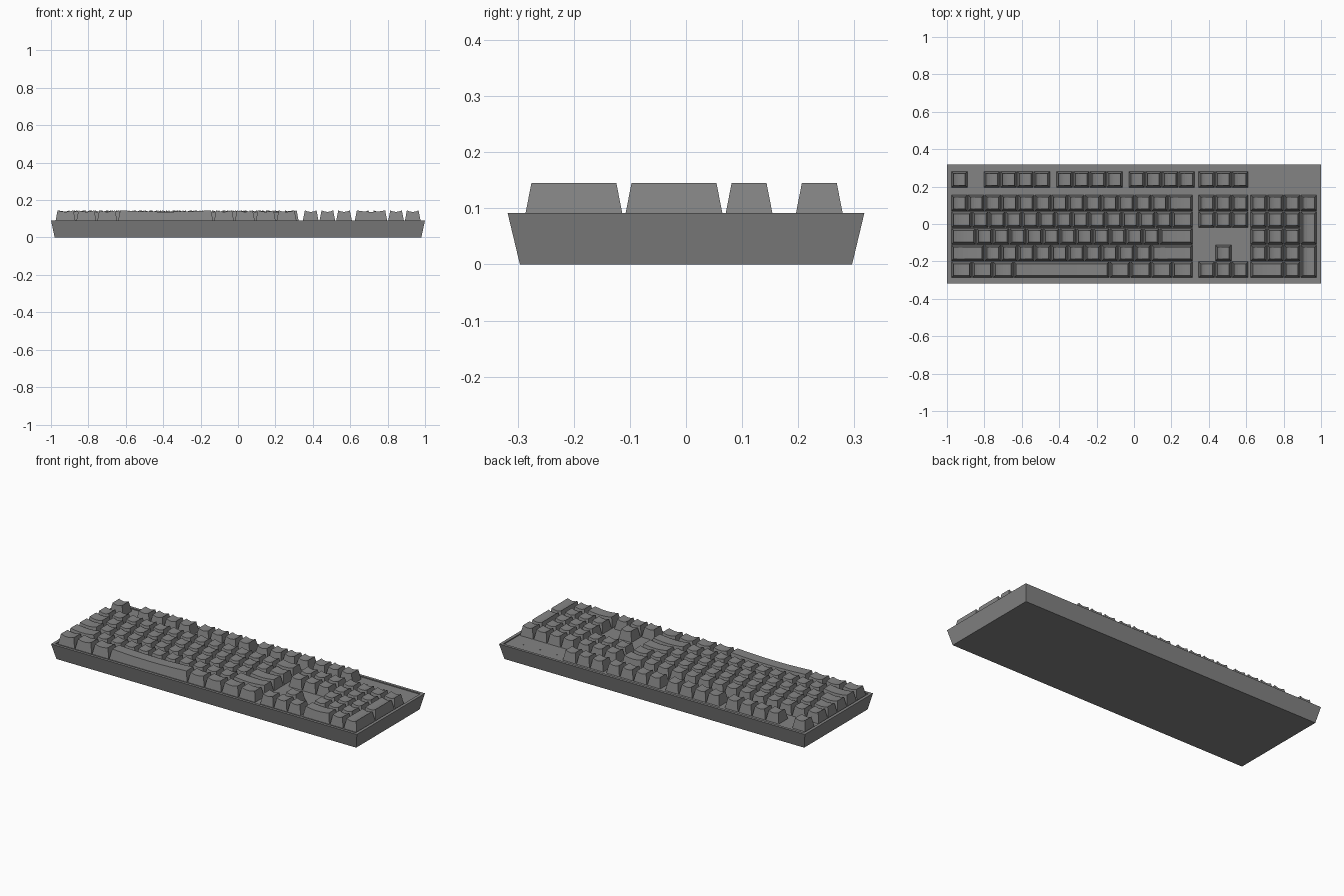
import bpy, bmesh

if "Cube" in bpy.data.objects:
    bpy.data.objects.remove(bpy.data.objects["Cube"])

U = 0.0892        # key pitch
GAP = 0.004       # space between key bases
RIM_Z, FLOOR_Z, KEY_Z = 0.092, 0.086, 0.145
SLOPE = 0.0115    # how far the key walls lean in
SCOOP, SEGS = 0.008, 6

grey = bpy.data.materials.new("mid_grey")
grey.use_nodes = True
colour = (0.23, 0.23, 0.23, 1)
grey.diffuse_color = colour
grey.node_tree.nodes["Principled BSDF"].inputs["Base Color"].default_value = colour


def finish(bm, name):
    bmesh.ops.recalc_face_normals(bm, faces=bm.faces)
    mesh = bpy.data.meshes.new(name)
    bm.to_mesh(mesh)
    bm.free()
    mesh.materials.append(grey)
    obj = bpy.data.objects.new(name, mesh)
    bpy.context.collection.objects.link(obj)
    return obj


def ring(bm, hx, hy, z):
    return [bm.verts.new((sx * hx, sy * hy, z))
            for sx, sy in ((-1, -1), (1, -1), (1, 1), (-1, 1))]


def add_key(bm, x, y, w=1, h=1):
    """Tapered key with a dished top; x, y is the front left corner."""
    x0, x1 = x, x + w * U - GAP
    y0, y1 = y, y + h * U - GAP
    sides = []
    for yb, yt in ((y0, y0 + SLOPE), (y1, y1 - SLOPE)):
        pts = [bm.verts.new((x0, yb, FLOOR_Z))]
        for i in range(SEGS + 1):
            t = i / SEGS
            dip = SCOOP * (1 - (2 * t - 1) ** 2)
            xt = x0 + SLOPE + t * (x1 - x0 - 2 * SLOPE)
            pts.append(bm.verts.new((xt, yt, KEY_Z - dip)))
        pts.append(bm.verts.new((x1, yb, FLOOR_Z)))
        bm.faces.new(pts)
        sides.append(pts)
    front, back = sides
    n = len(front)
    for i in range(n):
        j = (i + 1) % n
        bm.faces.new((front[i], front[j], back[j], back[i]))


def key_row(name, x, y, widths):
    bm = bmesh.new()
    for w in widths:
        add_key(bm, x, y, w)
        x += w * U
    finish(bm, name)


# Case: flared tray with a thin rim and a shallow recess
bm = bmesh.new()
loops = [ring(bm, 0.98, 0.296, 0), ring(bm, 1.0, 0.318, RIM_Z),
         ring(bm, 0.982, 0.302, RIM_Z), ring(bm, 0.982, 0.302, FLOOR_Z)]
for a, b in zip(loops, loops[1:]):
    for i in range(4):
        j = (i + 1) % 4
        bm.faces.new((a[i], a[j], b[j], b[i]))
bm.faces.new(loops[0])
bm.faces.new(loops[-1])
finish(bm, "case")

# Row heights, front to back, with the function row set apart
ROWS = [-0.287 + i * U for i in range(5)]
FUNCTION_Y = 0.195
MAIN_X, NAV_X, PAD_X = -0.976, 0.346, 0.624

# Main typing block
key_row("space_row", MAIN_X, ROWS[0], [1.25] * 3 + [5.75] + [1.25] * 4)
key_row("shift_row", MAIN_X, ROWS[1], [2] + [1] * 10 + [2.5])
key_row("home_row", MAIN_X, ROWS[2], [1.5] + [1] * 11 + [2])
key_row("upper_row", MAIN_X, ROWS[3], [1.25] + [1] * 12 + [1.25])
key_row("number_row", MAIN_X, ROWS[4], [1] * 13 + [1.5])

# Function row
key_row("escape_key", MAIN_X, FUNCTION_Y, [1])
for i, x in enumerate((-0.803, -0.414, -0.028)):
    key_row(f"function_keys_{i + 1}", x, FUNCTION_Y, [1] * 4)

# Navigation and arrow keys
for name, y in (("system_keys", FUNCTION_Y), ("navigation_upper", ROWS[4]),
                ("navigation_lower", ROWS[3]), ("arrow_keys", ROWS[0])):
    key_row(name, NAV_X, y, [1] * 3)
key_row("arrow_up_key", NAV_X + U, ROWS[1], [1])

# Number pad with two double-height keys
key_row("pad_row_1", PAD_X, ROWS[0], [2, 1])
for i in (1, 2, 3):
    key_row(f"pad_row_{i + 1}", PAD_X, ROWS[i], [1] * 3)
key_row("pad_row_5", PAD_X, ROWS[4], [1] * 4)
for name, y in (("pad_enter_key", ROWS[0]), ("pad_plus_key", ROWS[2])):
    bm = bmesh.new()
    add_key(bm, PAD_X + 3 * U, y, 1, 2)
    finish(bm, name)

# Indicator lamps behind the number pad
for i, x in enumerate((0.675, 0.785, 0.895)):
    bm = bmesh.new()
    bmesh.ops.create_cone(bm, cap_ends=True, segments=8, radius1=0.004,
                          radius2=0.004, depth=0.002)
    lamp = finish(bm, f"indicator_lamp_{i + 1}")
    lamp.location = (x, 0.24, FLOOR_Z + 0.001)
